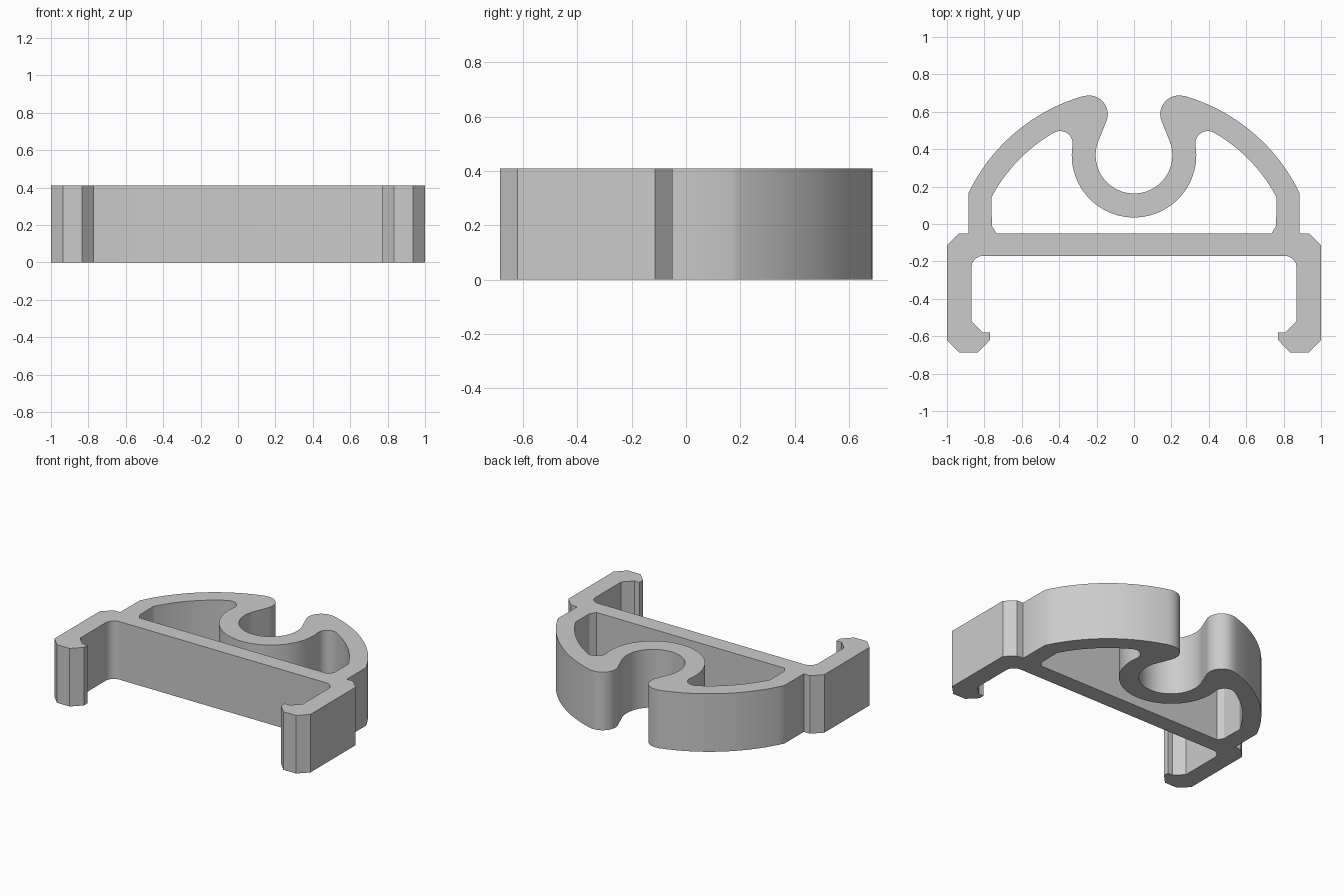
import bpy, bmesh
from math import sin, cos, radians, atan2, degrees

cube = bpy.data.objects.get("Cube")
if cube:
    bpy.data.objects.remove(cube)

HEIGHT = 0.41
DOME = (0, -0.26)        # shared centre of the outer and inner dome arcs
RING = (0, 0.368)        # centre of the cable socket
TIP = (0.24, 0.587)      # rounded lip of the socket
FILLET = (0.395, 0.43)   # rounded top of the inner cavity


def arc(centre, radius, start, end, steps):
    angles = [radians(start + (end - start) * i / steps) for i in range(steps + 1)]
    return [(centre[0] + radius * cos(a), centre[1] + radius * sin(a)) for a in angles]


def angle_to(a, b):
    return degrees(atan2(b[1] - a[1], b[0] - a[0]))


def mirrored(half):
    return half + [(-x, y) for x, y in reversed(half) if x > 0.0001]


# Outer outline, right half: rail underside, hooked leg, dome, lip, socket
tip_angle = angle_to(DOME, TIP)
outline = arc((0.805, -0.235), 0.065, 90, 0, 8)
outline += [(0.87, -0.52), (0.81, -0.58), (0.77, -0.58), (0.77, -0.62),
            (0.835, -0.686), (0.935, -0.686), (1, -0.62), (1, -0.115),
            (0.935, -0.05), (0.885, -0.05)]
outline += arc(DOME, 0.982, 25.7, tip_angle, 24)
outline += arc(TIP, 0.1, tip_angle, 202.3, 16)[1:]
outline += arc(RING, 0.205, 22.3, -90, 24)

# Cavity between dome, socket wall and crossbar, right half
touch = angle_to(RING, FILLET)
cavity = [(0.735, -0.05), (0.76, -0.01)]
cavity += arc(DOME, 0.862, 27.9, angle_to(DOME, FILLET), 20)
cavity += arc(FILLET, 0.067, angle_to(DOME, FILLET), 180 + touch, 14)[1:]
cavity += arc(RING, 0.333, touch, -90, 24)[1:]

# Fill the profile and extrude it upwards
bm = bmesh.new()
for half in (outline, cavity):
    verts = [bm.verts.new((x, y, 0)) for x, y in mirrored(half)]
    for a, b in zip(verts, verts[1:] + verts[:1]):
        bm.edges.new((a, b))
bmesh.ops.triangle_fill(bm, edges=bm.edges[:], use_beauty=True, normal=(0, 0, 1))
result = bmesh.ops.extrude_face_region(bm, geom=bm.faces[:], use_keep_orig=True)
top = [g for g in result["geom"] if isinstance(g, bmesh.types.BMVert)]
bmesh.ops.translate(bm, verts=top, vec=(0, 0, HEIGHT))
bmesh.ops.recalc_face_normals(bm, faces=bm.faces[:])
mesh = bpy.data.meshes.new("cable_clip")
bm.to_mesh(mesh)
bm.free()
clip = bpy.data.objects.new("cable_clip", mesh)
bpy.context.collection.objects.link(clip)

# Plain grey plastic
grey = bpy.data.materials.new("grey_plastic")
grey.use_nodes = True
grey.diffuse_color = (0.6, 0.6, 0.6, 1)
grey.node_tree.nodes["Principled BSDF"].inputs["Base Color"].default_value = (0.6, 0.6, 0.6, 1)
mesh.materials.append(grey)

# Smooth curved walls, crisp corners
bpy.ops.object.select_all(action="DESELECT")
clip.select_set(True)
bpy.context.view_layer.objects.active = clip
bpy.ops.object.shade_smooth_by_angle(angle=radians(28))
